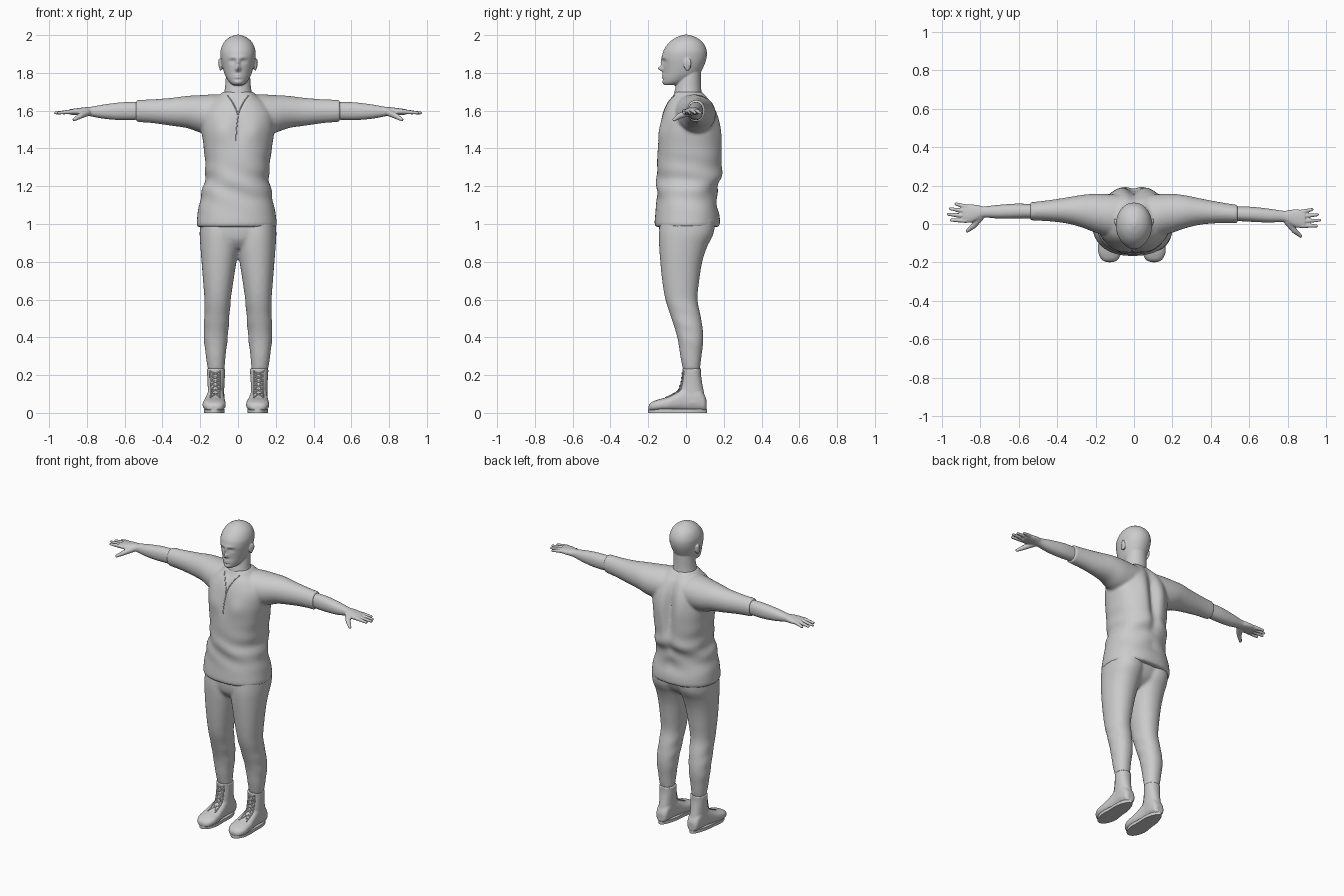
import bpy, bmesh
from math import sin, cos, pi, exp
from mathutils import Vector

cube = bpy.data.objects.get("Cube")
if cube:
    bpy.data.objects.remove(cube)

GREY = (0.6, 0.6, 0.6, 1)
mat = bpy.data.materials.new("plain grey")
mat.use_nodes = True
mat.diffuse_color = GREY
mat.node_tree.nodes["Principled BSDF"].inputs["Base Color"].default_value = GREY
mat.node_tree.nodes["Principled BSDF"].inputs["Roughness"].default_value = 0.7


def spline(rows, steps):
    """Smooth a list of section rows with a Catmull-Rom curve."""
    out = []
    last = len(rows) - 1
    for i in range(last):
        a, b, c, d = (rows[min(max(k, 0), last)] for k in range(i - 1, i + 3))
        for s in range(steps):
            t = s / steps
            out.append([q + t / 2 * (r - p + t * (2*p - 5*q + 4*r - e + t * (3*(q - r) + e - p)))
                        for p, q, r, e in zip(a, b, c, d)])
    return out + [list(rows[-1])]


def loft(bm, axis, rows, power=2.2, warp=None, steps=5, segs=48):
    """Rows are (position on axis, low, high, low, high) of the two other axes."""
    rings = []
    for t, a0, a1, b0, b1 in spline(rows, steps):
        ring = []
        for k in range(segs):
            w = 2 * pi * k / segs
            u, v = (abs(f) ** (2 / power) * (1 if f > 0 else -1) for f in (cos(w), sin(w)))
            p = [(a0 + a1) / 2 + u * (a1 - a0) / 2, (b0 + b1) / 2 + v * (b1 - b0) / 2]
            p.insert("xyz".index(axis), t)
            co = Vector(p)
            ring.append(bm.verts.new(warp(co) if warp else co))
        rings.append(ring)
    for r, s in zip(rings, rings[1:]):
        for k in range(segs):
            j = (k + 1) % segs
            bm.faces.new((r[k], r[j], s[j], s[k]))
    bm.faces.new(rings[0][::-1])
    bm.faces.new(rings[-1])


def ball(bm, co, size):
    new = bmesh.ops.create_uvsphere(bm, u_segments=16, v_segments=10, radius=1)["verts"]
    for v in new:
        v.co = Vector(co) + v.co * Vector(size)


def limb(bm, p, q, r0, r1):
    """Chain of balls that fuses into a rounded tapering limb."""
    for i in range(15):
        t = i / 14
        ball(bm, Vector(p).lerp(Vector(q), t), [r0 + (r1 - r0) * t] * 3)


def body(name, bm, voxel, smooth=3):
    """Fuse overlapping closed pieces into one smooth skin."""
    bmesh.ops.recalc_face_normals(bm, faces=bm.faces)
    me = bpy.data.meshes.new(name)
    bm.to_mesh(me)
    bm.free()
    me.materials.append(mat)
    ob = bpy.data.objects.new(name, me)
    bpy.context.collection.objects.link(ob)
    if voxel:
        m = ob.modifiers.new("fuse", "REMESH")
        m.mode, m.voxel_size, m.use_smooth_shade = "VOXEL", voxel, True
        s = ob.modifiers.new("soften", "SMOOTH")
        s.factor, s.iterations = 0.5, smooth
    else:
        bpy.context.view_layer.objects.active = ob
        ob.select_set(True)
        bpy.ops.object.shade_smooth_by_angle()
        ob.select_set(False)
    return ob


def seams(name, paths, target, radius):
    """Thin cords laid on the front of a target, each path given as x, z points."""
    bpy.context.view_layer.update()
    solid = target.evaluated_get(bpy.context.evaluated_depsgraph_get())
    cu = bpy.data.curves.new(name, "CURVE")
    cu.dimensions, cu.bevel_depth, cu.bevel_resolution = "3D", radius, 1
    cu.use_fill_caps = True
    for path in paths:
        fine = spline(path, 4)
        hits = [solid.ray_cast(Vector((x, -1, z)), Vector((0, 1, 0))) for x, z in fine]
        pts = [h[1] for h in hits if h[0]]
        if len(pts) > 1:
            sp = cu.splines.new("POLY")
            sp.points.add(len(pts) - 1)
            for p, co in zip(sp.points, pts):
                p.co = (*co, 1)
    cu.materials.append(mat)
    bpy.context.collection.objects.link(bpy.data.objects.new(name, cu))


def bell(*pairs):
    """Soft bump from (offset, width) pairs."""
    return exp(-sum((d / w) ** 2 for d, w in pairs))


# Head with sculpted face, ears and neck
def face(co):
    x, y, z = co
    ax = abs(x)
    if y > 0:
        return co
    front = bell((x, 0.06)) * min(1, -y / 0.06)
    nose = 0.027 * bell((x, 0.011 + 0.1 * max(0, 1.85 - z)), (z - 1.822, 0.013))
    nose += 0.012 * bell((x, 0.01), (z - 1.85, 0.025))
    sockets = 0.013 * bell((ax - 0.034, 0.018), (z - 1.861, 0.011))
    lids = 0.005 * bell((ax - 0.034, 0.011), (z - 1.859, 0.006))
    brow = 0.006 * bell((ax - 0.03, 0.03), (z - 1.882, 0.009))
    lips = 0.008 * bell((x, 0.024), (z - 1.782, 0.013))
    mouth = 0.006 * bell((x, 0.024), (z - 1.782, 0.003))
    chin = 0.006 * bell((x, 0.025), (z - 1.75, 0.013)) - 0.004 * bell((x, 0.03), (z - 1.765, 0.006))
    return Vector((x * (1 - 0.1 * front), y - front * (nose - sockets + lids + brow + lips - mouth + chin), z))


def centred(rows):
    return [(t, -h, h, a, b) for t, h, a, b in rows]


bm = bmesh.new()
loft(bm, "z", centred([
    (1.735, .028, -.112, -.04), (1.75, .047, -.12, .0), (1.775, .063, -.122, .045),
    (1.8, .074, -.12, .075), (1.84, .085, -.122, .096), (1.88, .092, -.126, .109),
    (1.92, .092, -.118, .109), (1.96, .076, -.09, .09), (1.987, .047, -.053, .056),
    (2.002, .01, -.012, .014)]), 2.1, face, 8, 80)
loft(bm, "z", centred([(1.6, .08, -.05, .1), (1.68, .075, -.062, .085),
                       (1.73, .068, -.054, .08), (1.82, .062, -.03, .08)]), 2)
for s in (-1, 1):
    ball(bm, (s * .092, .008, 1.845), (.009, .02, .034))
    ball(bm, (s * .099, .016, 1.853), (.006, .013, .024))
body("head", bm, .0045, 2)


# Loose shirt: torso and sleeves with folds
def folds(co):
    x, y, z = co
    ax = abs(x)
    if y > 0.03:
        y -= 0.032 * bell((x, .03), (z - 1.45, .2))
        y += 0.01 * bell((ax - .075, .04), (z - 1.5, .1))
        y += 0.008 * sin(45 * z + 18 * ax) * bell((z - 1.2, .1))
    else:
        y -= 0.01 * bell((ax - .085, .05), (z - 1.49, .06))
        y += 0.007 * bell((x, .025), (z - 1.5, .08))
        y += 0.005 * sin(50 * z + 22 * x) * bell((z - 1.2, .09))
        y += 0.008 * bell((ax, max(.004, .42 * (z - 1.58))), (z - 1.66, .05))
    x *= 1 + 0.025 * sin(60 * z + 9 * y) * bell((z - 1.22, .12))
    return Vector((x - .008 * bell((z - 1.1, .2)), y, z))


bm = bmesh.new()
loft(bm, "z", centred([
    (.985, .207, -.158, .17), (1.0, .212, -.166, .179), (1.05, .207, -.163, .177),
    (1.13, .192, -.155, .16), (1.2, .178, -.155, .178), (1.27, .168, -.154, .194),
    (1.4, .18, -.15, .192), (1.5, .193, -.14, .182), (1.58, .188, -.124, .166),
    (1.64, .15, -.1, .14), (1.675, .105, -.077, .112), (1.7, .08, -.063, .09)]), 2.3, folds, 7, 80)
SLEEVE = [(.05, -.08, .15, 1.5, 1.68), (.12, -.068, .155, 1.475, 1.686), (.2, -.045, .157, 1.485, 1.682),
          (.27, -.02, .15, 1.508, 1.678), (.35, .0, .135, 1.52, 1.668),
          (.45, .01, .118, 1.534, 1.66), (.54, .012, .106, 1.541, 1.657)]


def sided(s, shift):
    """Move left-hand geometry to one side, with a small swing of the arm."""
    def move(co):
        return Vector((co.x * s, co.y - s * shift * max(0, co.x - .2), co.z))
    return move


for s in (-1, 1):
    loft(bm, "x", SLEEVE, 2, sided(s, .02), 5)
shirt = body("shirt", bm, .0085)
seams("neck_opening", [
    [(-.055, 1.68), (-.03, 1.645), (-.008, 1.6), (0, 1.57)],
    [(.055, 1.68), (.03, 1.645), (.008, 1.6), (0, 1.57)],
    [(0, 1.57), (-.008, 1.5), (-.01, 1.44)]], shirt, .003)

# Bare forearms and hands
for s, side in ((1, "left"), (-1, "right")):
    bm = bmesh.new()
    loft(bm, "x", [(.48, .025, .095, 1.555, 1.645), (.6, .02, .098, 1.55, 1.645),
                   (.7, .018, .09, 1.556, 1.634), (.78, .022, .08, 1.57, 1.62),
                   (.81, .01, .085, 1.574, 1.618), (.85, -.006, .089, 1.576, 1.613),
                   (.89, -.006, .084, 1.579, 1.608)], 2.2)
    for y, tip, end in ((.077, .09, .935), (.053, .064, .963), (.028, .035, .974), (.004, .005, .958)):
        limb(bm, (.875, y, 1.595), (end - .008, tip, 1.588), .0125, .0085)
    limb(bm, (.8, .025, 1.59), (.835, -.022, 1.572), .02, .015)
    limb(bm, (.835, -.022, 1.572), (.868, -.05, 1.552), .015, .009)
    swing = sided(s, .02)
    for v in bm.verts:
        v.co = swing(v.co)
    body(side + "_forearm_and_hand", bm, .0045, 2)

# Fitted trousers
bm = bmesh.new()
LEG = [(.225, .072, .158, -.014, .073), (.25, .07, .163, -.02, .076), (.3, .066, .17, -.03, .082),
       (.4, .054, .181, -.046, .092), (.5, .046, .179, -.077, .08), (.6, .038, .178, -.109, .061),
       (.7, .024, .185, -.126, .07), (.8, .008, .193, -.136, .086), (.88, -.005, .199, -.142, .112),
       (.95, -.01, .203, -.143, .146), (1.03, -.01, .198, -.135, .155)]


def creases(s):
    def move(co):
        k = 1 + .03 * sin(70 * co.z + 20 * co.y) * bell((co.z - .46, .12))
        return Vector((s * (.115 + (co.x - .115) * k), co.y, co.z))
    return move


for s in (-1, 1):
    loft(bm, "z", LEG, 2.15, creases(s))
loft(bm, "z", centred([(.87, .07, -.1, .05), (.92, .16, -.135, .115), (1.0, .196, -.142, .148),
                       (1.06, .19, -.13, .15)]), 2.3)
body("trousers", bm, .0095)

# Laced boots with soles
for s, side, toe in ((1, "left", -.01), (-1, "right", .012)):
    def place(co, s=s, toe=toe):
        return Vector((s * (co.x + .114 + toe * min(1, max(0, .06 - co.y) * 6)), co.y, co.z))

    bm = bmesh.new()
    loft(bm, "y", centred([
        (-.198, .02, .015, .038), (-.185, .043, .01, .055), (-.15, .06, .01, .07),
        (-.1, .06, .01, .084), (-.05, .052, .01, .11), (.0, .045, .01, .14),
        (.06, .043, .01, .14), (.095, .037, .01, .1), (.108, .022, .015, .07)]), 2.5, place)
    loft(bm, "z", centred([(.05, .044, -.04, .103), (.1, .043, -.045, .097), (.15, .044, -.03, .087),
                           (.2, .047, -.02, .08), (.235, .049, -.02, .08)]), 2.2, place)
    boot = body(side + "_boot", bm, .006)
    bm = bmesh.new()
    loft(bm, "z", centred([(0, 1, 0, 1), (.008, 1, 0, 1), (.02, 1, 0, 1)]), 2, None, 1, 56)
    for v in bm.verts:
        u, w = v.co.x, 1 - 2 * v.co.y
        v.co = place(Vector((u * (.057 + .01 * w - .008 * bell((w, .35))), -.044 - .156 * w, v.co.z)))
    body(side + "_sole", bm, 0)
    mid = s * (.114 + toe * .5)
    laces = []
    for i in range(6):
        z = .085 + .022 * i
        laces += [[(mid - d * .022, z), (mid, z + .014), (mid + d * .022, z + .02)] for d in (-1, 1)]
    laces += [[(mid + d * .024, .08), (mid + d * .025, .14), (mid + d * .026, .225)] for d in (-1, 1)]
    seams(side + "_laces", laces, boot, .004)
